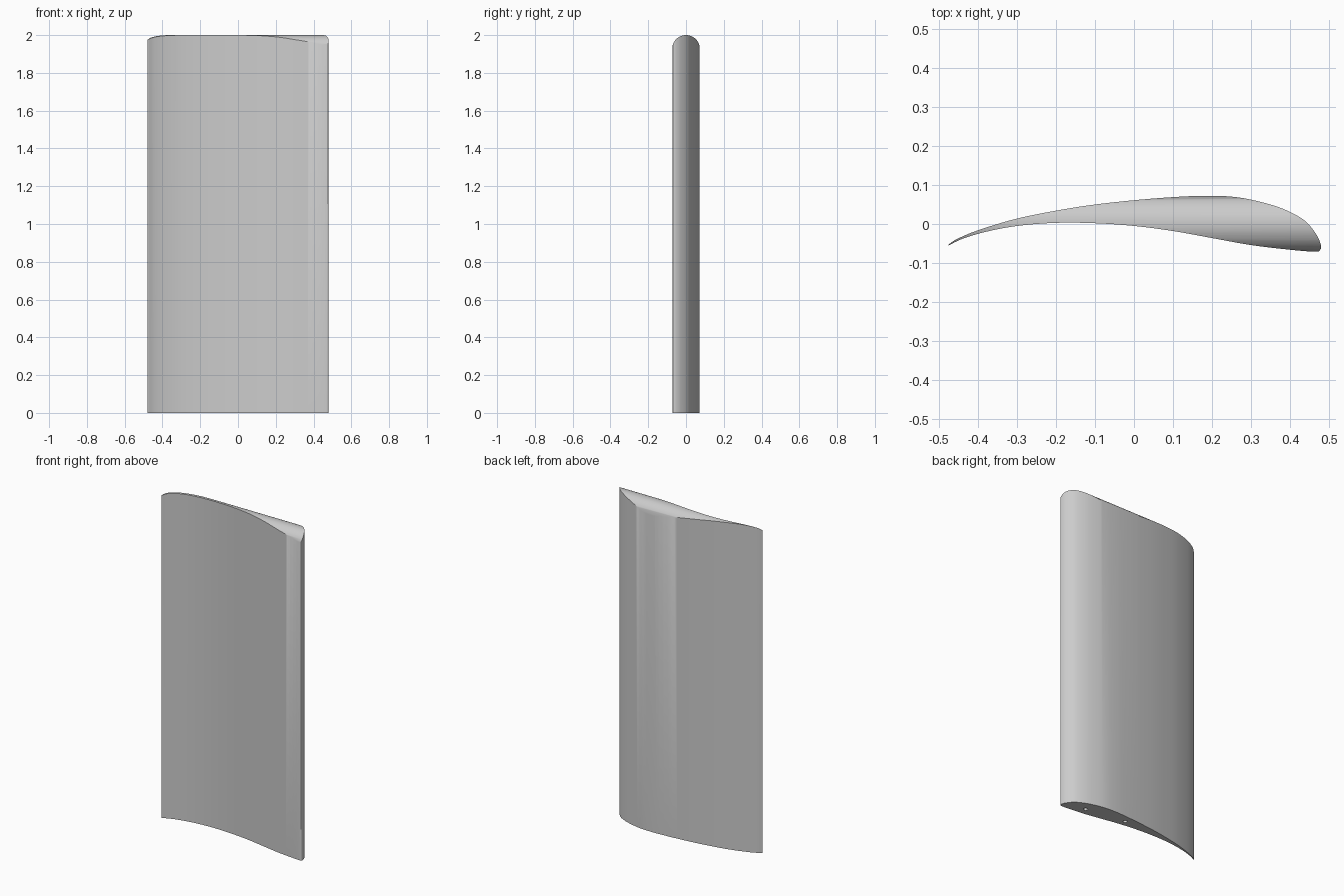
import bpy, bmesh, math
from mathutils import Vector

if "Cube" in bpy.data.objects:
    bpy.data.objects.remove(bpy.data.objects["Cube"])

grey = bpy.data.materials.new("light grey")
grey.diffuse_color = (0.6, 0.6, 0.6, 1)
grey.use_nodes = True
grey.node_tree.nodes["Principled BSDF"].inputs["Base Color"].default_value = grey.diffuse_color


def spline(points, steps):
    """Smooth open curve through the points (Catmull-Rom)."""
    p = [Vector(q) for q in points]
    p = [2 * p[0] - p[1]] + p + [2 * p[-1] - p[-2]]
    out = []
    for i in range(1, len(p) - 2):
        a, b, c, d = p[i - 1:i + 3]
        for k in range(steps):
            t = k / steps
            out.append(0.5 * (2 * b + (c - a) * t + (2 * a - 5 * b + 4 * c - d) * t * t
                              + (3 * b - a - 3 * c + d) * t ** 3))
    return out


def prism(name, outline, offset):
    """Solid made by extruding a closed 3D outline."""
    bm = bmesh.new()
    face = bm.faces.new([bm.verts.new(v) for v in outline])
    ext = bmesh.ops.extrude_face_region(bm, geom=[face], use_keep_orig=True)
    bmesh.ops.translate(bm, vec=offset,
                        verts=[g for g in ext["geom"] if isinstance(g, bmesh.types.BMVert)])
    bmesh.ops.recalc_face_normals(bm, faces=bm.faces)
    mesh = bpy.data.meshes.new(name)
    bm.to_mesh(mesh)
    bm.free()
    mesh.materials.append(grey)
    obj = bpy.data.objects.new(name, mesh)
    bpy.context.collection.objects.link(obj)
    return obj


def cut(target, tool, operation):
    bpy.context.view_layer.objects.active = target
    mod = target.modifiers.new("cut", 'BOOLEAN')
    mod.operation, mod.solver, mod.object = operation, 'EXACT', tool
    bpy.ops.object.modifier_apply(modifier=mod.name)
    bpy.data.objects.remove(tool)


# Cambered section: trailing edge, over the back, round the nose, along the front
section = [(-.48, -.056), (-.455, -.039), (-.4, -.016), (-.3, .014), (-.19, .036),
           (-.1, .050), (0, .061), (.1, .069), (.19, .0725), (.27, .068), (.35, .050),
           (.4, .031), (.44, .007), (.468, -.027), (.479, -.052), (.478, -.066),
           (.465, -.071), (.4, -.066), (.3, -.054), (.2, -.036), (.1, -.018), (0, -.005),
           (-.1, .002), (-.2, .003), (-.3, -.005), (-.38, -.020), (-.44, -.038),
           (-.479, -.0565)]
wing = prism("wing_blade", [(p.x, p.y, 0) for p in spline(section, 6)], (0, 0, 2.05))

# Rounded tip: keep what lies inside a round-topped slab running along x
R = 0.0735
arc = [(-.6, R * math.cos(a), 2 - R + R * math.sin(a))
       for a in (math.pi * i / 48 for i in range(49))]
slab = prism("tip_slab", [(-.6, R, -.1)] + arc + [(-.6, -R, -.1)], (1.2, 0, 0))
cut(wing, slab, 'INTERSECT')

# Blind dowel holes in the root
for x, y in ((.34, -.012), (.086, .025)):
    ring = [(x + .012 * math.cos(a), y + .012 * math.sin(a), -.05)
            for a in (math.tau * i / 24 for i in range(24))]
    cut(wing, prism("dowel_cutter", ring, (0, 0, .35)), 'DIFFERENCE')

bpy.ops.object.select_all(action='DESELECT')
wing.select_set(True)
bpy.context.view_layer.objects.active = wing
bpy.ops.object.shade_smooth_by_angle(angle=math.radians(30))
